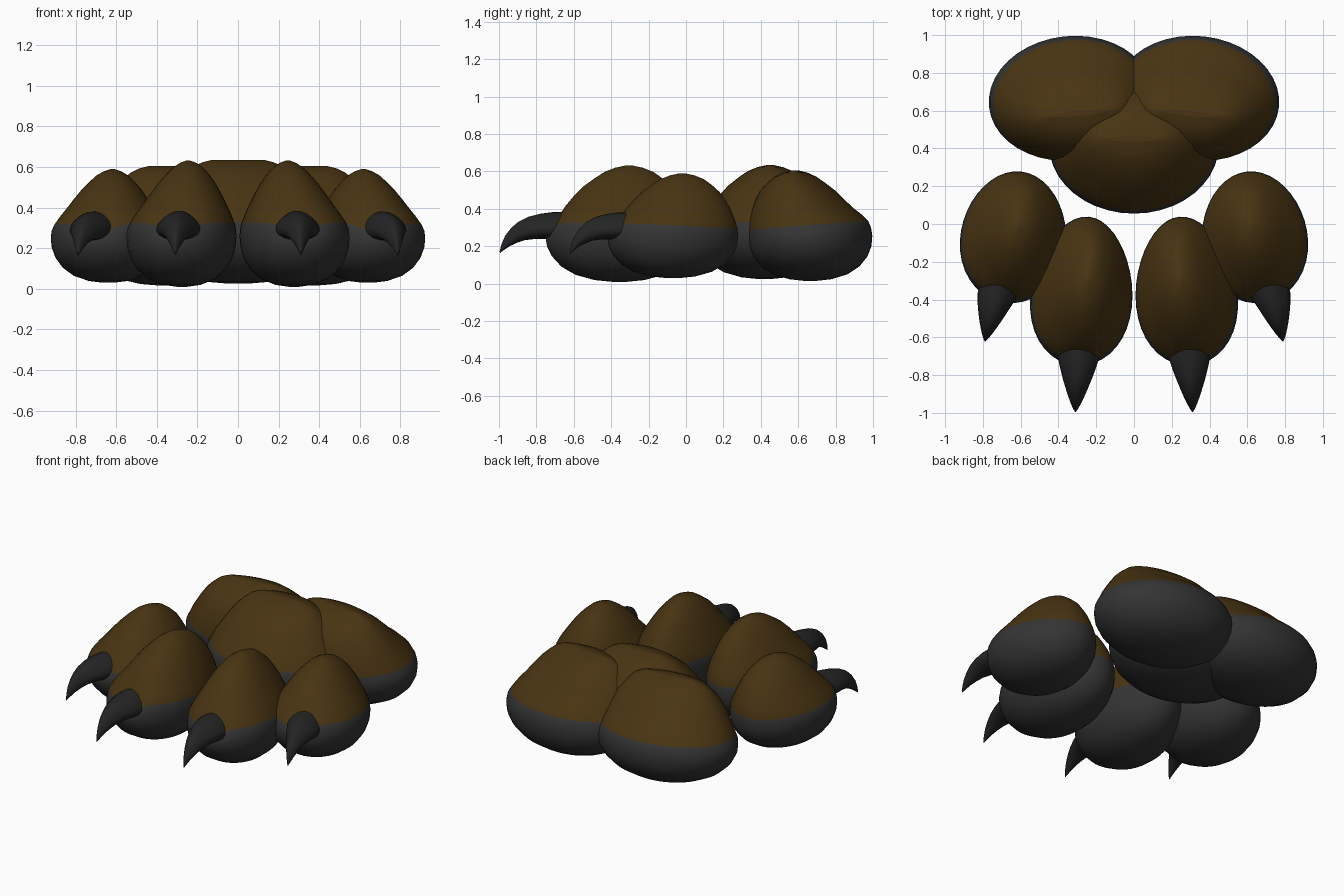
import bpy, bmesh
from math import sin, cos, pi, exp, radians

if "Cube" in bpy.data.objects:
    bpy.data.objects.remove(bpy.data.objects["Cube"])


def material(name, rgb):
    m = bpy.data.materials.new(name)
    m.diffuse_color = (*rgb, 1)
    m.use_nodes = True
    m.node_tree.nodes["Principled BSDF"].inputs["Base Color"].default_value = m.diffuse_color
    return m


FUR = material("brown_fur", (0.065, 0.034, 0.006))
PAD = material("dark_pad", (0.034, 0.034, 0.034))
CLAW = material("black_claw", (0.018, 0.018, 0.018))

# height fraction, width scale, length scale, top shift (0..1)
PROFILE = [(0.0, .10, .10, 0), (.015, .34, .34, 0), (.06, .60, .60, 0), (.13, .79, .79, 0),
           (.22, .92, .92, 0), (.31, .985, .985, 0), (.39, 1, 1, 0), (.45, .99, .99, .05),
           (.50, .955, .97, .15), (.58, .86, .90, .35), (.66, .75, .81, .55),
           (.74, .64, .71, .7), (.82, .52, .60, .85), (.89, .39, .46, .95),
           (.945, .27, .33, 1), (.98, .15, .19, 1), (1.0, .03, .04, 1)]
BOUNDARY = 8      # ring where the pad meets the fur
N = 40


def skin(name, rings, mats, split=None):
    """Bridge rings of points into a closed smooth mesh."""
    bm = bmesh.new()
    loops = [[bm.verts.new(p) for p in r] for r in rings]
    n = len(loops[0])
    for k in range(len(loops) - 1):
        a, b = loops[k], loops[k + 1]
        for i in range(n):
            j = (i + 1) % n
            f = bm.faces.new((a[i], a[j], b[j], b[i]))
            f.smooth = True
            f.material_index = int(split is not None and k >= split)
    bm.faces.new(loops[0][::-1])
    top = bm.faces.new(loops[-1])
    top.material_index = int(split is not None)
    bmesh.ops.recalc_face_normals(bm, faces=bm.faces)
    me = bpy.data.meshes.new(name)
    bm.to_mesh(me)
    bm.free()
    for m in mats:
        me.materials.append(m)
    ob = bpy.data.objects.new(name, me)
    bpy.context.collection.objects.link(ob)
    return ob


def lobe(name, side, center, half, zr, egg=0, rot=0, shift=(0, 0), crest=0, tilt=0, notch=0):
    """Rounded pad below, tapering fur mound above."""
    c, s = cos(radians(rot)), sin(radians(rot))
    rings = []
    for t, sx, sy, k in PROFILE:
        sx += crest * max(0, t - .5)
        z0 = zr[0] + (zr[1] - zr[0]) * t
        near = exp(-((t - .5) / .12) ** 2)          # only bend rings near the seam
        ring = []
        for i in range(N):
            a = 2 * pi * i / N
            u = half[0] * sx * cos(a) * (1 - egg * sin(a))
            v = half[1] * sy * sin(a)
            z = z0 + near * (tilt * sin(a) - notch * exp(-((a - 1.5 * pi) / .35) ** 2))
            x = center[0] + u * c - v * s + shift[0] * k
            y = center[1] + u * s + v * c + shift[1] * k
            ring.append((side * x, y, z))
        rings.append(ring)
    return skin(name, rings, (PAD, FUR), BOUNDARY)


# side-view path of a claw: reach, height, half width, half height
CLAW_PATH = [(-.10, .31, .105, .075), (0, .31, .105, .073), (.06, .307, .09, .067),
             (.12, .298, .072, .06), (.17, .282, .055, .05), (.21, .258, .04, .04),
             (.245, .228, .025, .028), (.27, .195, .012, .015), (.285, .168, .002, .003)]


def claw(name, side, base, lean, scale, dz):
    rings = []
    for r, z, w, h in CLAW_PATH:
        ring = []
        for i in range(20):
            a = 2 * pi * i / 20
            x = base[0] + lean * r + w * cos(a) * (1 - .3 * sin(a))
            y = base[1] - scale * r - h * .5 * sin(a) * max(0, r) / .285
            ring.append((side * x, y, z + dz + h * sin(a)))
        rings.append(ring)
    return skin(name, rings, (CLAW,))


for side, tag in ((1, "left"), (-1, "right")):
    # toes
    lobe(f"inner_toe_{tag}", side, (-.275, -.355), (.268, .395), (.01, .632),
         egg=.13, rot=-5, shift=(.03, .05), tilt=-.01, notch=.06)
    lobe(f"outer_toe_{tag}", side, (-.638, -.07), (.28, .35), (.03, .59),
         egg=.06, rot=-7, shift=(.02, .05), tilt=-.015, notch=.04)
    # claws
    claw(f"inner_claw_{tag}", side, (-.293, -.71), -.06, 1.0, 0)
    claw(f"outer_claw_{tag}", side, (-.72, -.37), -.24, .88, -.003)
    # rear lobes of the main pad
    lobe(f"rear_pad_{tag}", side, (-.335, .665), (.435, .33), (.015, .605),
         rot=6, shift=(.04, -.08), crest=.6, tilt=.025)

# front lobe of the main pad
lobe("front_pad", 1, (0, .42), (.45, .365), (.025, .635), shift=(0, .03), crest=.5, tilt=.0)
